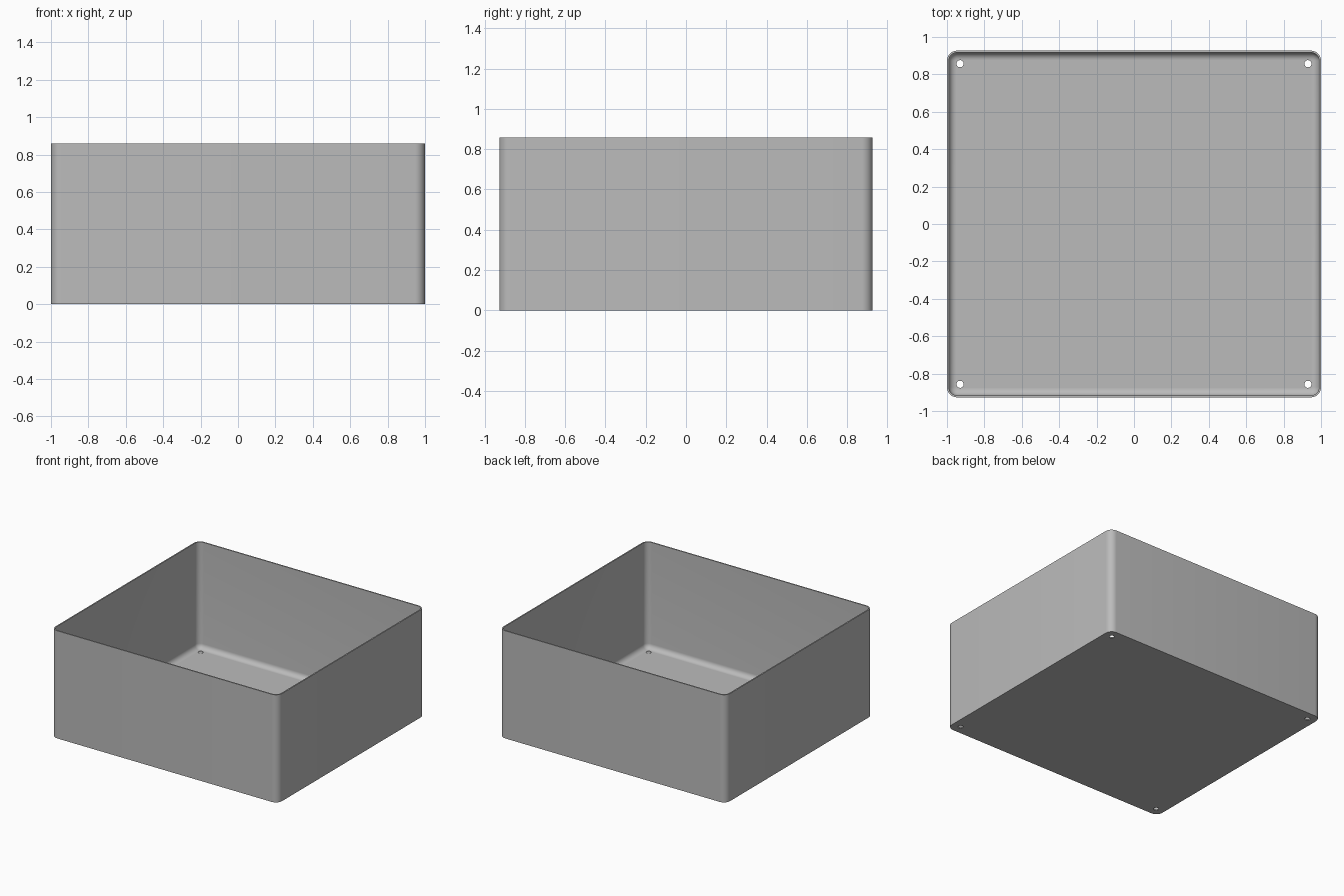
import bpy
import bmesh
from math import cos, sin, pi

cube = bpy.data.objects.get("Cube")
if cube:
    bpy.data.objects.remove(cube, do_unlink=True)

HALF_X, HALF_Y, HEIGHT = 1.0, 0.927, 0.858
CORNER, WALL, FILLET = 0.055, 0.01, 0.04
STEPS = 8

grey = bpy.data.materials.new("plain_grey")
grey.use_nodes = True
colour = (0.5, 0.5, 0.5, 1)
grey.diffuse_color = colour
grey.node_tree.nodes["Principled BSDF"].inputs["Base Color"].default_value = colour


def ring(bm, inset, z):
    """Rounded rectangle, moved inward by inset, at height z."""
    r = CORNER - inset
    verts = []
    for quarter, (sx, sy) in enumerate([(1, 1), (-1, 1), (-1, -1), (1, -1)]):
        for i in range(STEPS + 1):
            a = (quarter + i / STEPS) * pi / 2
            verts.append(bm.verts.new((sx * (HALF_X - CORNER) + r * cos(a),
                                       sy * (HALF_Y - CORNER) + r * sin(a), z)))
    return verts


# Open tray: outer wall, rim, inner wall, rounded inside floor edge
bm = bmesh.new()
profile = [(0, 0), (0, HEIGHT), (WALL, HEIGHT)]
for i in range(STEPS + 1):
    a = i / STEPS * pi / 2
    profile.append((WALL + FILLET * (1 - cos(a)), WALL + FILLET * (1 - sin(a))))
rings = [ring(bm, inset, z) for inset, z in profile]
for low, high in zip(rings, rings[1:]):
    for i in range(len(low)):
        j = (i + 1) % len(low)
        bm.faces.new((low[i], low[j], high[j], high[i]))
bm.faces.new(rings[0][::-1])
bm.faces.new(rings[-1])
bmesh.ops.recalc_face_normals(bm, faces=bm.faces)
mesh = bpy.data.meshes.new("open_box")
bm.to_mesh(mesh)
bm.free()
mesh.materials.append(grey)
box = bpy.data.objects.new("open_box", mesh)
bpy.context.collection.objects.link(box)

# Four screw holes through the floor
for sx in (-1, 1):
    for sy in (-1, 1):
        bpy.ops.mesh.primitive_cylinder_add(vertices=24, radius=0.019, depth=0.2,
                                            location=(sx * 0.93, sy * 0.857, 0))
        cutter = bpy.context.object
        cutter.name = "hole_cutter"
        cutter.hide_render = True
        cutter.data.materials.append(grey)
        bpy.context.view_layer.objects.active = box
        mod = box.modifiers.new("hole", "BOOLEAN")
        mod.operation = "DIFFERENCE"
        mod.solver = "EXACT"
        mod.object = cutter
        bpy.ops.object.modifier_apply(modifier=mod.name)
        bpy.data.objects.remove(cutter, do_unlink=True)

bpy.ops.object.select_all(action="DESELECT")
box.select_set(True)
bpy.context.view_layer.objects.active = box
bpy.ops.object.shade_smooth_by_angle(angle=pi / 6)
